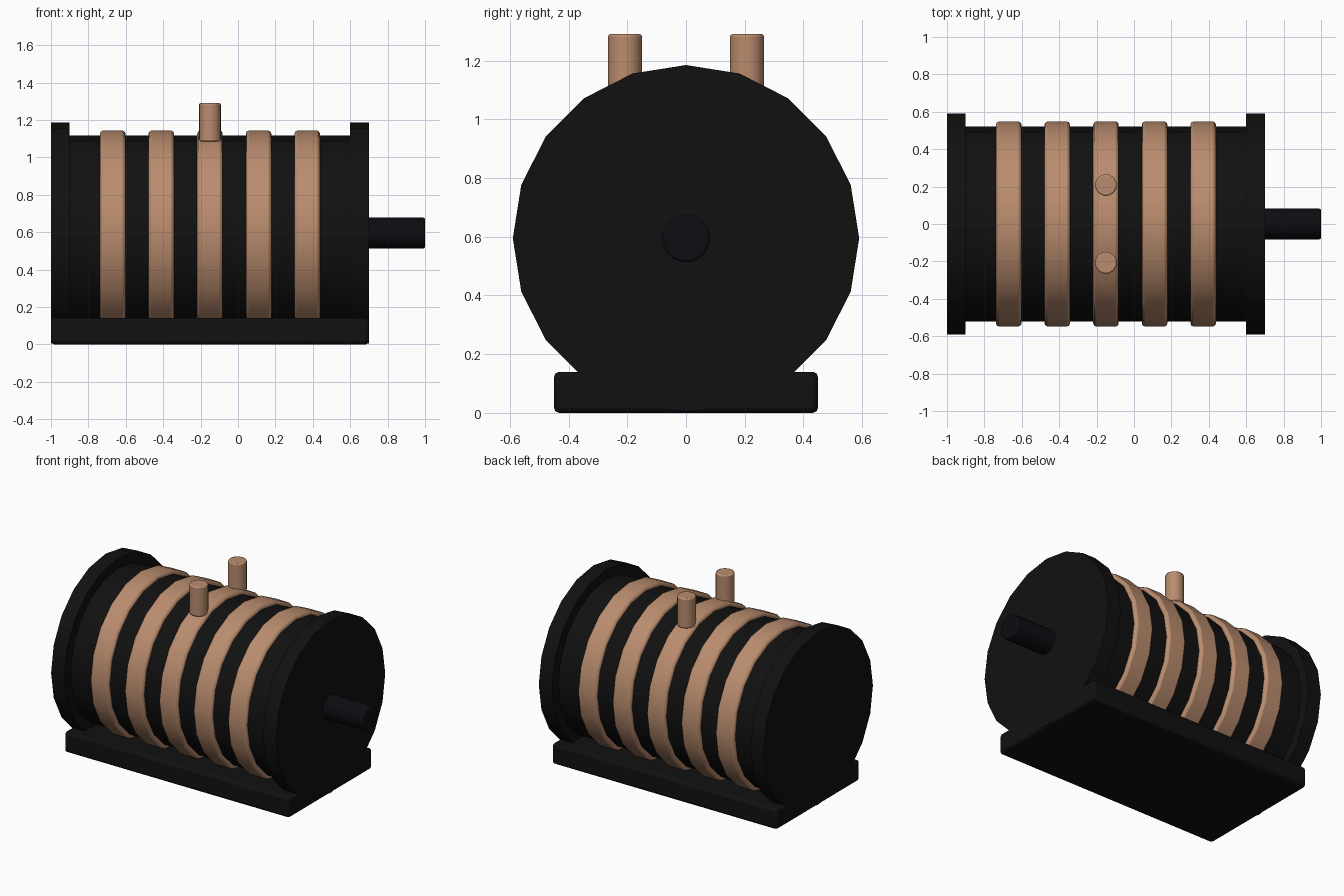
import bpy, bmesh, math
from mathutils import Matrix

cube = bpy.data.objects.get("Cube")
if cube:
    bpy.data.objects.remove(cube, do_unlink=True)


def material(name, color):
    m = bpy.data.materials.new(name)
    m.use_nodes = True
    m.diffuse_color = color
    bsdf = next(n for n in m.node_tree.nodes if n.type == 'BSDF_PRINCIPLED')
    bsdf.inputs["Base Color"].default_value = color
    return m


black = material("matte black", (0.0055, 0.0055, 0.0055, 1))
steel = material("dark blue steel", (0.004, 0.0035, 0.0055, 1))
copper = material("copper", (0.49, 0.265, 0.157, 1))


def finish(bm, name, mat, bevel):
    mesh = bpy.data.meshes.new(name)
    bm.to_mesh(mesh)
    bm.free()
    obj = bpy.data.objects.new(name, mesh)
    bpy.context.collection.objects.link(obj)
    mesh.materials.append(mat)
    if bevel:
        mod = obj.modifiers.new("soft edges", 'BEVEL')
        mod.width = bevel
        mod.segments = 2
        mod.limit_method = 'ANGLE'
        mod.angle_limit = math.radians(40)
    bpy.ops.object.select_all(action='DESELECT')
    obj.select_set(True)
    bpy.context.view_layer.objects.active = obj
    bpy.ops.object.shade_smooth_by_angle(angle=math.radians(31))
    return obj


def cylinder(name, mat, radius, length, center, sides=20, along_x=True, bevel=0):
    bm = bmesh.new()
    turn = Matrix.Rotation(math.pi / 2, 4, 'Y') if along_x else Matrix()
    bmesh.ops.create_cone(bm, cap_ends=True, segments=sides, radius1=radius,
                          radius2=radius, depth=length,
                          matrix=Matrix.Translation(center) @ turn)
    return finish(bm, name, mat, bevel)


AXIS = 0.595

# Drum and its two end flanges
cylinder("drum", black, 0.522, 1.52, (-0.15, 0, AXIS))
for side, x in (("right", -0.95), ("left", 0.65)):
    cylinder(side + "_end_flange", black, 0.59, 0.1, (x, 0, AXIS))

# Output shaft
cylinder("shaft", steel, 0.082, 0.32, (0.84, 0, AXIS), bevel=0.008)

# Copper winding bands
for i in range(5):
    cylinder(f"winding_band_{i + 1}", copper, 0.548, 0.136,
             (-0.67 + 0.26 * i, 0, AXIS), bevel=0.016)

# Terminal posts on the middle band
for side, y in (("front", -0.208), ("back", 0.208)):
    cylinder(side + "_terminal", copper, 0.058, 0.205, (-0.15, y, 1.1875),
             along_x=False, bevel=0.008)

# Mounting base
bm = bmesh.new()
bmesh.ops.create_cube(bm, size=1, matrix=Matrix.Translation((-0.15, 0, 0.07))
                      @ Matrix.Diagonal((1.7, 0.9, 0.14, 1)))
finish(bm, "base_plate", black, 0.018)
